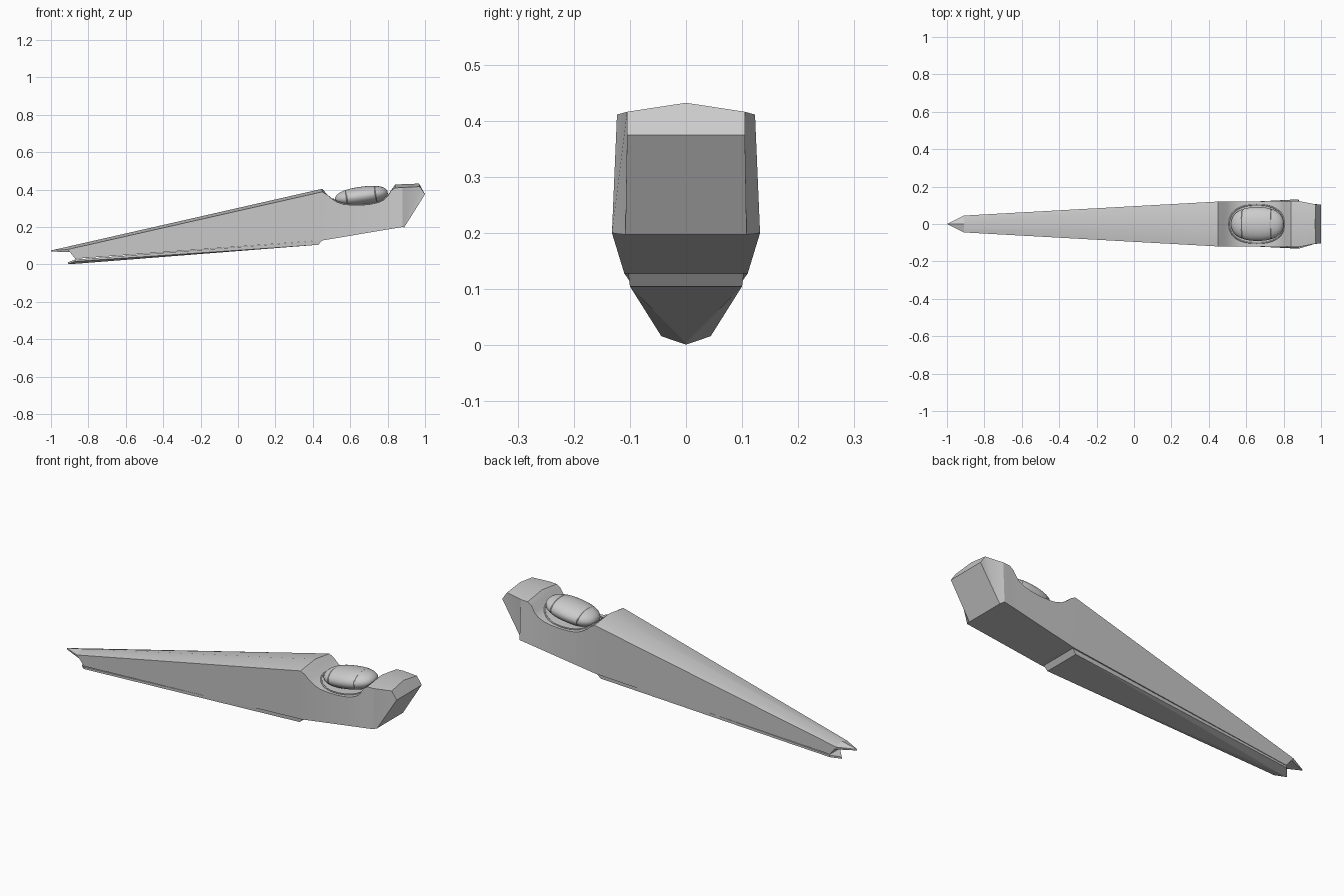
import bpy, bmesh
from math import sin, cos, pi
from mathutils import Vector

if "Cube" in bpy.data.objects:
    bpy.data.objects.remove(bpy.data.objects["Cube"])


def finish(name, bm, angle=0.45):
    bmesh.ops.remove_doubles(bm, verts=bm.verts, dist=1e-5)
    bmesh.ops.recalc_face_normals(bm, faces=bm.faces)
    me = bpy.data.meshes.new(name)
    bm.to_mesh(me)
    bm.free()
    ob = bpy.data.objects.new(name, me)
    bpy.context.collection.objects.link(ob)
    bpy.ops.object.select_all(action='DESELECT')
    ob.select_set(True)
    bpy.context.view_layer.objects.active = ob
    bpy.ops.object.shade_smooth_by_angle(angle=angle)
    return ob


def loft(name, rings, angle=0.45):
    bm = bmesh.new()
    vs = [[bm.verts.new(p) for p in r] for r in rings]
    n = len(rings[0])
    for a, b in zip(vs, vs[1:]):
        for i in range(n):
            j = (i + 1) % n
            bm.faces.new((a[i], a[j], b[j], b[i]))
    bm.faces.new(vs[0])
    bm.faces.new(vs[-1])
    bmesh.ops.dissolve_degenerate(bm, dist=1e-5, edges=bm.edges)
    return finish(name, bm, angle)


def hull(name, pts):
    # Convex block; points off the centre plane are mirrored
    bm = bmesh.new()
    for x, y, z in pts:
        for s in ((1, -1) if y else (1,)):
            bm.verts.new((x, s * y, z))
    r = bmesh.ops.convex_hull(bm, input=bm.verts)
    loose = [v for v in bm.verts if not v.link_faces]
    bmesh.ops.delete(bm, geom=loose, context='VERTS')
    return finish(name, bm, 0.2)


def lerp(a, b, t):
    return a + (b - a) * t


def section(ridge, shoulder, bottom):
    (sx, sy, sz), (bx, by, bz) = shoulder, bottom
    return [(ridge[0], 0, ridge[1]), (sx, sy, sz), (bx, by, bz),
            (bx, -by, bz), (sx, -sy, sz)]


# Fuselage: long faceted nose, cockpit scoop, chamfered tail
notch = [(.475, .376), (.50, .354), (.53, .335), (.565, .323), (.61, .319),
         (.66, .319), (.71, .324), (.75, .333), (.78, .347), (.80, .366), (.818, .396)]


def low(x):
    t = (x - .45) / .43
    return x, lerp(.11, .132, t), lerp(.128, .2, t)


rings = [section((-.91, .095), (-.91, .045, .08), (-.87, .042, .03)),
         section((.45, .404), (.45, .12, .388), low(.45))]
for x, z in notch:
    b = low(x)
    y = lerp(b[1], .121, (z - b[2]) / (.41 - b[2]))
    rings.append(section((x, z), (x, y, z - .002), b))
rings += [section((.84, .426), (.84, .122, .409), low(.84)),
          section((.88, .429), (.88, .123, .411), low(.88)),
          section((.968, .432), (.972, .105, .416), (.888, .108, .197)),
          section((1.0, .375), (1.0, .105, .375), (.888, .108, .197))]
loft("fuselage", rings, 0.4)

# Pointed upper lip of the nose
hull("nose_tip", [(-1, 0, .075), (-1, 0, .069), (-.91, .045, .08), (-.91, 0, .095),
                  (-.90, .044, .065), (-.895, 0, .09)])

# Belly plate with the lower lip and rear step
hull("belly_plate", [(-.91, 0, .001), (-.91, 0, .011), (-.87, .044, .016),
                     (-.87, .044, .026), (.43, .1, .105), (.45, .103, .128),
                     (-.86, 0, .004), (.43, 0, .105)])

# Canopy pod with two seam grooves, tilted up towards the tail
centre, tilt = Vector((.66, 0, .365)), .14
ts = [(-cos(pi * i / 24), 1) for i in range(25)]
for s in (-.56, .53):
    ts += [(s - .018, 1), (s, .965), (s + .018, 1)]
pod = []
for t, k in sorted(ts):
    r = k * max(0, 1 - abs(t) ** 2.4) ** (1 / 2.3) + .002
    ring = []
    for i in range(32):
        a = 2 * pi * i / 32
        x, y, z = .142 * t, .09 * r * cos(a), .05 * r * sin(a)
        ring.append(centre + Vector((x * cos(tilt) - z * sin(tilt), y,
                                     x * sin(tilt) + z * cos(tilt))))
    pod.append(ring)
loft("canopy", pod, 0.6)


# Thin rim around the canopy, following the scoop floor
def floor_z(x):
    for (x0, z0), (x1, z1) in zip(notch, notch[1:]):
        if x0 <= x <= x1:
            return lerp(z0, z1, (x - x0) / (x1 - x0))
    return notch[-1][1]


cu = bpy.data.curves.new("canopy_rim", 'CURVE')
cu.dimensions = '3D'
cu.bevel_depth = .004
cu.bevel_resolution = 1
sp = cu.splines.new('POLY')
sp.points.add(47)
for i, p in enumerate(sp.points):
    c, s = cos(2 * pi * i / 48), sin(2 * pi * i / 48)
    x = .656 + .147 * (abs(c) ** .85) * (1 if c > 0 else -1)
    y = .102 * (abs(s) ** .85) * (1 if s > 0 else -1)
    p.co = (x, y, floor_z(x), 1)
sp.use_cyclic_u = True
rim = bpy.data.objects.new("canopy_rim", cu)
bpy.context.collection.objects.link(rim)
